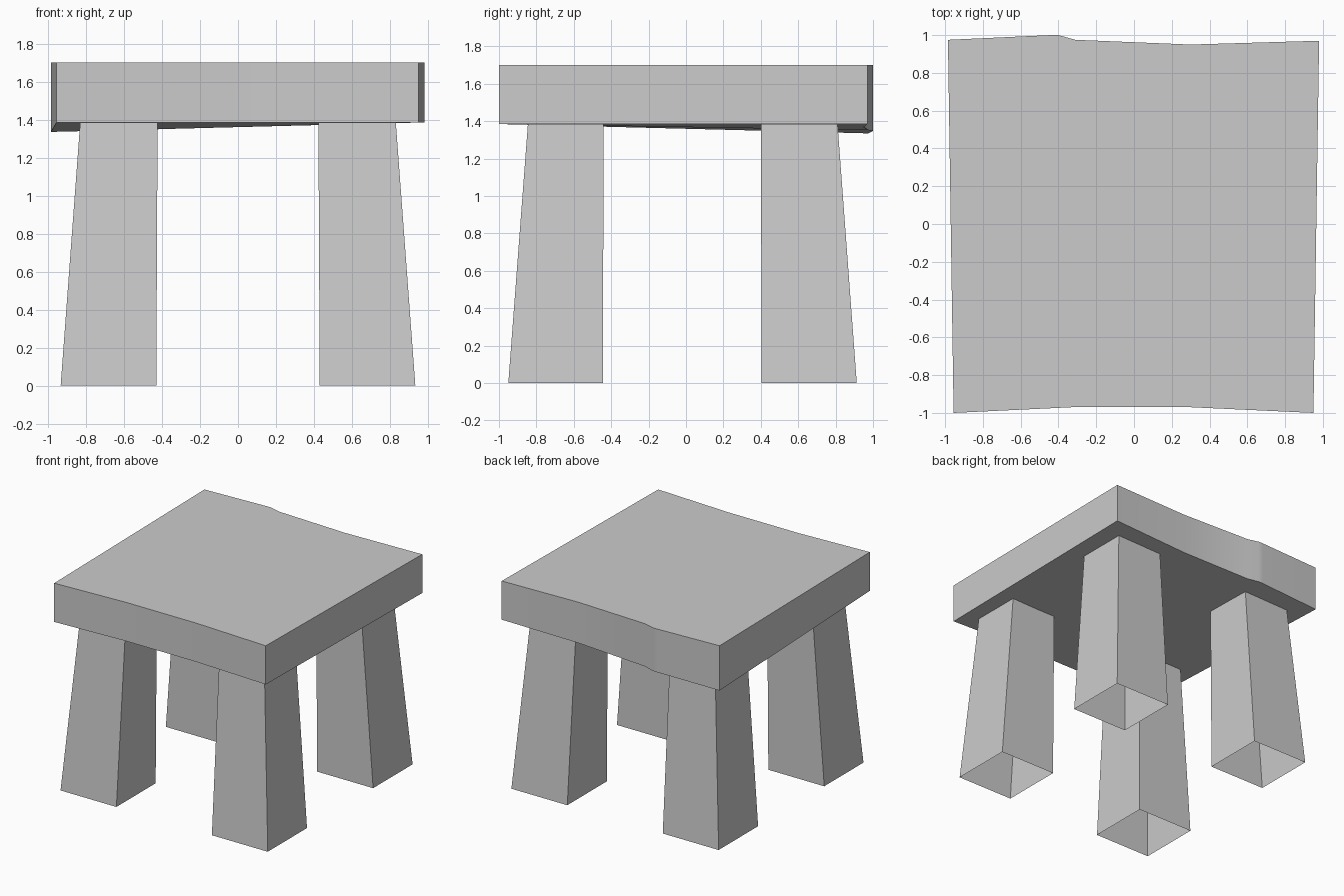
import bpy

if "Cube" in bpy.data.objects:
    bpy.data.objects.remove(bpy.data.objects["Cube"])


def make_object(name, verts, faces):
    mesh = bpy.data.meshes.new(name)
    mesh.from_pydata(verts, [], faces)
    mesh.update()
    obj = bpy.data.objects.new(name, mesh)
    bpy.context.collection.objects.link(obj)
    return obj


# Seat slab: uneven outline, flat top, underside sagging to the back left
outline = [(-0.955, -1.0), (-0.33, -0.97), (0.3, -0.97), (0.95, -1.0),
           (0.98, 0.97), (0.3, 0.95), (-0.31, 0.975), (-0.4, 1.0),
           (-0.44, 1.0), (-0.985, 0.975)]
n = len(outline)


def underside(x, y):
    return 1.385 - 0.05 * (0.98 - x) / 1.96 * (y + 1.0) / 1.98


top = [(x, y, 1.70) for x, y in outline]
bottom = [(x, y, underside(x, y)) for x, y in outline]
faces = [tuple(range(n)), tuple(reversed(range(n, 2 * n)))]
faces += [(i, n + i, n + (i + 1) % n, (i + 1) % n) for i in range(n)]
seat = make_object("seat", top + bottom, faces)
bpy.context.view_layer.objects.active = seat
seat.select_set(True)
bpy.ops.object.shade_smooth_by_angle(angle=0.52)


# Legs: hollow four-sided tubes, open at the foot, outer sides leaning inward
def make_leg(name, sx, y_foot, y_top):
    rings = []
    for z, xs, ys in ((0.0, (0.43, 0.933), y_foot), (1.388, (0.423, 0.83), y_top)):
        x0, x1 = sorted(sx * x for x in xs)
        y0, y1 = ys
        rings += [(x0, y0, z), (x1, y0, z), (x1, y1, z), (x0, y1, z)]
    sides = [(i, (i + 1) % 4, 4 + (i + 1) % 4, 4 + i) for i in range(4)]
    make_object(name, rings, sides)


for side, sx in (("left", -1), ("right", 1)):
    make_leg(f"front_{side}_leg", sx, (-0.95, -0.445), (-0.845, -0.44))
    make_leg(f"back_{side}_leg", sx, (0.405, 0.913), (0.40, 0.81))
